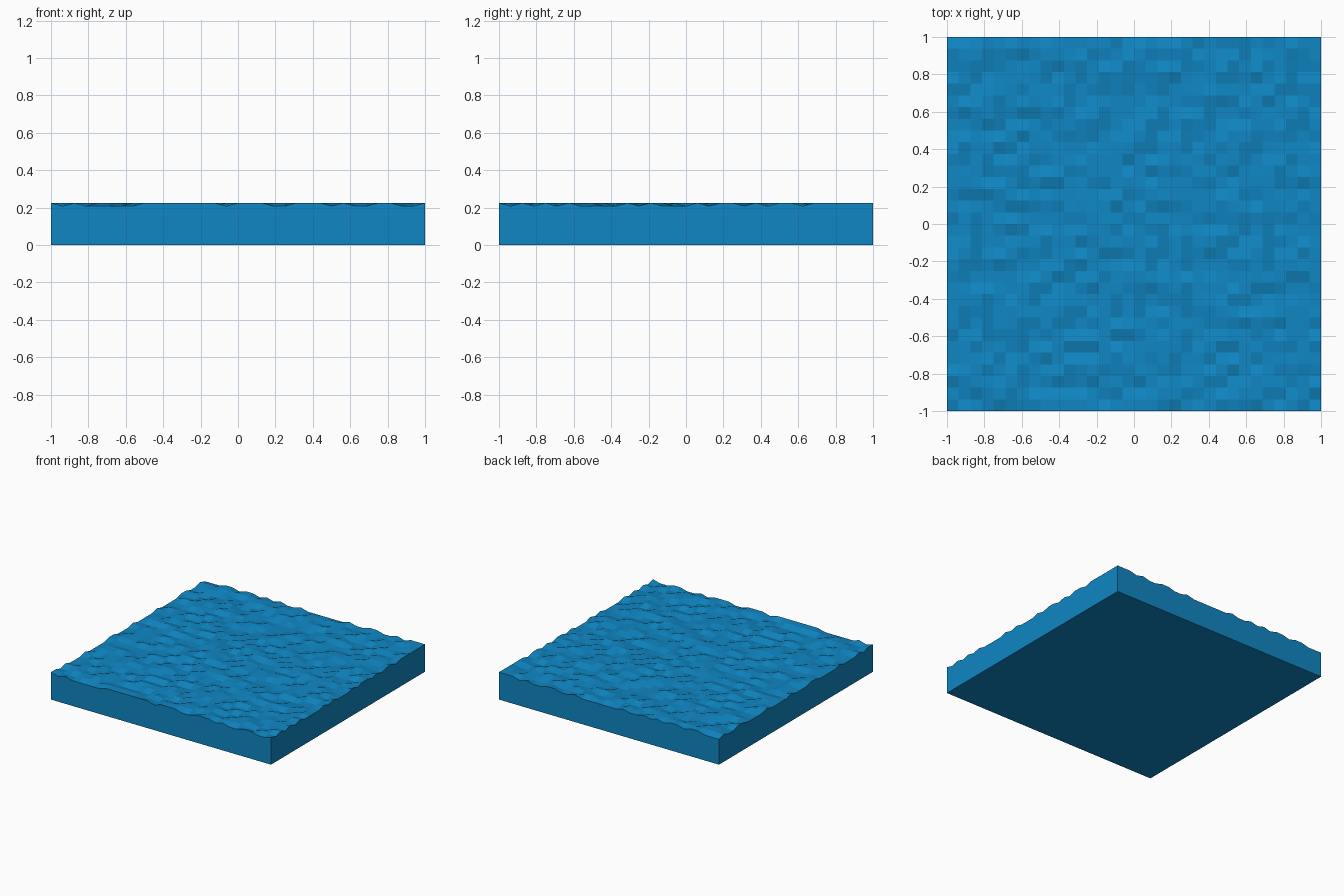
import bpy, bmesh, random

if "Cube" in bpy.data.objects:
    bpy.data.objects.remove(bpy.data.objects["Cube"])

random.seed(7)
N = 32                      # cells per side
LOW, HIGH = 0.208, 0.225    # ripple trough and crest heights

# dips along the two visible edges, as grid indices
FRONT_DIPS = {1, 3, 4, 5, 6, 7, 15, 19, 20, 24, 26, 27, 30, 31}
RIGHT_DIPS = {1, 3, 5, 7, 8, 9, 10, 12, 14, 15, 16, 18, 21, 23, 26}


def height(i, j):
    if j == 0:
        return LOW if i in FRONT_DIPS else HIGH
    if i == N:
        return LOW if j in RIGHT_DIPS else HIGH
    return random.choice((LOW, HIGH))


bm = bmesh.new()

# rippled water surface
grid = [[bm.verts.new((-1 + 2 * i / N, -1 + 2 * j / N, height(i, j)))
         for j in range(N + 1)] for i in range(N + 1)]
for i in range(N):
    for j in range(N):
        bm.faces.new((grid[i][j], grid[i + 1][j], grid[i + 1][j + 1], grid[i][j + 1]))

# walls dropped from the rim, then the flat bottom
rim = [e for e in bm.edges if e.is_boundary]
skirt = bmesh.ops.extrude_edge_only(bm, edges=rim)["geom"]
for v in skirt:
    if isinstance(v, bmesh.types.BMVert):
        v.co.z = 0
bmesh.ops.contextual_create(bm, geom=[e for e in bm.edges if e.is_boundary])
bmesh.ops.recalc_face_normals(bm, faces=bm.faces[:])

mesh = bpy.data.meshes.new("water_tile")
bm.to_mesh(mesh)
bm.free()
tile = bpy.data.objects.new("water_tile", mesh)
bpy.context.collection.objects.link(tile)

# blue water
water = bpy.data.materials.new("water_blue")
water.diffuse_color = (0.005, 0.24, 0.55, 1)
water.use_nodes = True
water.node_tree.nodes["Principled BSDF"].inputs["Base Color"].default_value = water.diffuse_color
mesh.materials.append(water)
